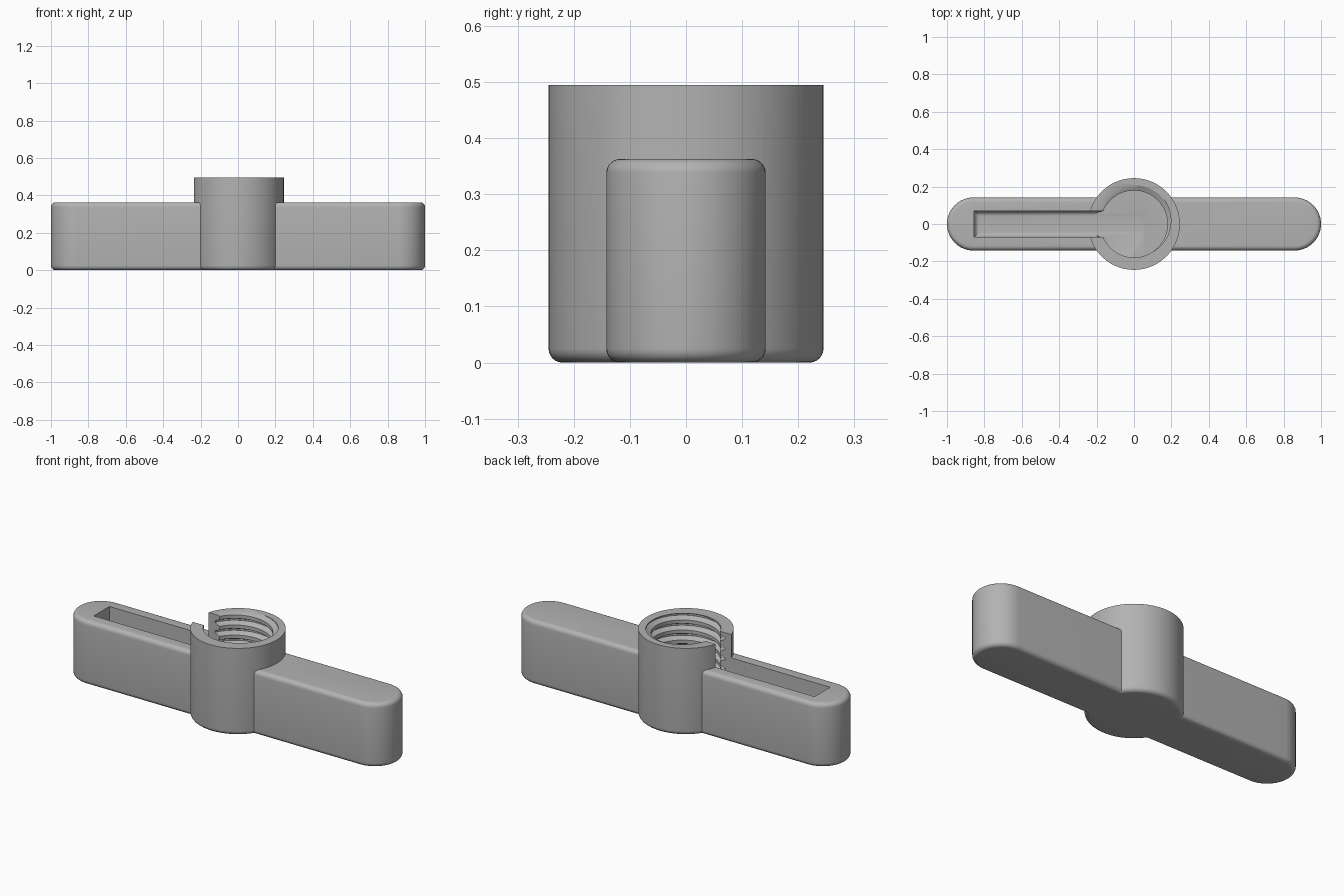
import bpy, bmesh, math
from mathutils import Vector

if "Cube" in bpy.data.objects:
    bpy.data.objects.remove(bpy.data.objects["Cube"])

BAR_W, BAR_H = 0.142, 0.363
HUB_R, HUB_H = 0.245, 0.495
FILLET = 0.025
FLOOR = 0.052

grey = bpy.data.materials.new("plain grey")
grey.diffuse_color = (0.45, 0.45, 0.45, 1)
grey.use_nodes = True
grey.node_tree.nodes["Principled BSDF"].inputs["Base Color"].default_value = grey.diffuse_color


def finish(name, bm):
    bmesh.ops.recalc_face_normals(bm, faces=bm.faces)
    me = bpy.data.meshes.new(name)
    bm.to_mesh(me)
    bm.free()
    me.materials.append(grey)
    ob = bpy.data.objects.new(name, me)
    bpy.context.collection.objects.link(ob)
    return ob


def extruded(name, outline, z0, z1, radius, round_top=True, round_bottom=True):
    """Extrude a flat outline and fillet its top and/or bottom rim."""
    bm = bmesh.new()
    base = bm.faces.new([bm.verts.new((x, y, z0)) for x, y in outline])
    ext = bmesh.ops.extrude_face_region(bm, geom=[base])
    top = [v for v in ext["geom"] if isinstance(v, bmesh.types.BMVert)]
    bmesh.ops.translate(bm, vec=(0, 0, z1 - z0), verts=top)
    bmesh.ops.recalc_face_normals(bm, faces=bm.faces)
    rims = [z for z, on in ((z0, round_bottom), (z1, round_top)) if on]
    edges = [e for e in bm.edges
             if any(all(abs(v.co.z - z) < 1e-5 for v in e.verts) for z in rims)]
    bmesh.ops.bevel(bm, geom=edges, offset=radius, segments=6, profile=0.5,
                    affect='EDGES')
    return finish(name, bm)


def arc(cx, r, a0, a1, n):
    return [(cx + r * math.cos(a0 + (a1 - a0) * i / n),
             r * math.sin(a0 + (a1 - a0) * i / n)) for i in range(n + 1)]


def threaded_cutter(name, z0, z1, pitch=0.057, n=64):
    """Helical screw-thread bore, trimmed flat at both ends."""
    profile = [(0.0, 0.179), (0.35, 0.179), (0.6, 0.207), (0.75, 0.207)]
    m = len(profile)
    turns = int((z1 - z0) / pitch) + 5
    shift = HUB_H - pitch * (0.68 + 1 / 6 + math.floor((HUB_H - z0) / pitch) + 2)
    bm = bmesh.new()
    grid = []
    for j in range(n):
        a = 2 * math.pi * j / n
        col = []
        for k in range(turns * m):
            off, r = profile[k % m]
            z = shift + pitch * (k // m + off + j / n)
            col.append(bm.verts.new((r * math.cos(a), r * math.sin(a), z)))
        grid.append(col)
    for j in range(n):
        for k in range(turns * m - m - 1):
            nxt, s = (grid[j + 1], 0) if j < n - 1 else (grid[0], m)
            bm.faces.new((grid[j][k], nxt[k + s], nxt[k + s + 1], grid[j][k + 1]))
    for z, d in ((z0, -1), (z1, 1)):
        bmesh.ops.bisect_plane(bm, geom=bm.verts[:] + bm.edges[:] + bm.faces[:],
                               plane_co=Vector((0, 0, z)), plane_no=Vector((0, 0, d)),
                               clear_outer=True)
    bmesh.ops.delete(bm, geom=[v for v in bm.verts if not v.link_faces], context='VERTS')
    bmesh.ops.holes_fill(bm, edges=[e for e in bm.edges if e.is_boundary], sides=0)
    return finish(name, bm)


def combine(ob, other, operation):
    mod = ob.modifiers.new(operation.title(), 'BOOLEAN')
    mod.operation, mod.object, mod.solver = operation, other, 'EXACT'
    bpy.context.view_layer.objects.active = ob
    bpy.ops.object.modifier_apply(modifier=mod.name)
    bpy.data.objects.remove(other)


# Round-ended handle bar
cx = 1 - BAR_W
bar = extruded("handle_bar", arc(cx, BAR_W, -math.pi / 2, math.pi / 2, 32)
               + arc(-cx, BAR_W, math.pi / 2, 1.5 * math.pi, 32), 0, BAR_H, FILLET)

# Central hub, rounded at the bottom only
hub = extruded("hub", arc(0, HUB_R, 0, 2 * math.pi, 96)[:-1], 0, HUB_H, FILLET,
               round_top=False)
combine(bar, hub, 'UNION')

# Threaded blind hole
combine(bar, threaded_cutter("thread_cutter", FLOOR, 0.55), 'DIFFERENCE')

# Long slot through one arm and the hub wall
slot = extruded("slot_cutter", [(-0.855, -0.07), (0.07, -0.07), (0.07, 0.07),
                                (-0.855, 0.07)], FLOOR - 0.002, 0.6, 0.03,
                round_top=False)
combine(bar, slot, 'DIFFERENCE')

# Smooth rounded surfaces, crisp edges
bpy.ops.object.select_all(action='DESELECT')
bar.name = "threaded_handle"
bar.select_set(True)
bpy.context.view_layer.objects.active = bar
bpy.ops.object.shade_smooth_by_angle(angle=math.radians(30))
